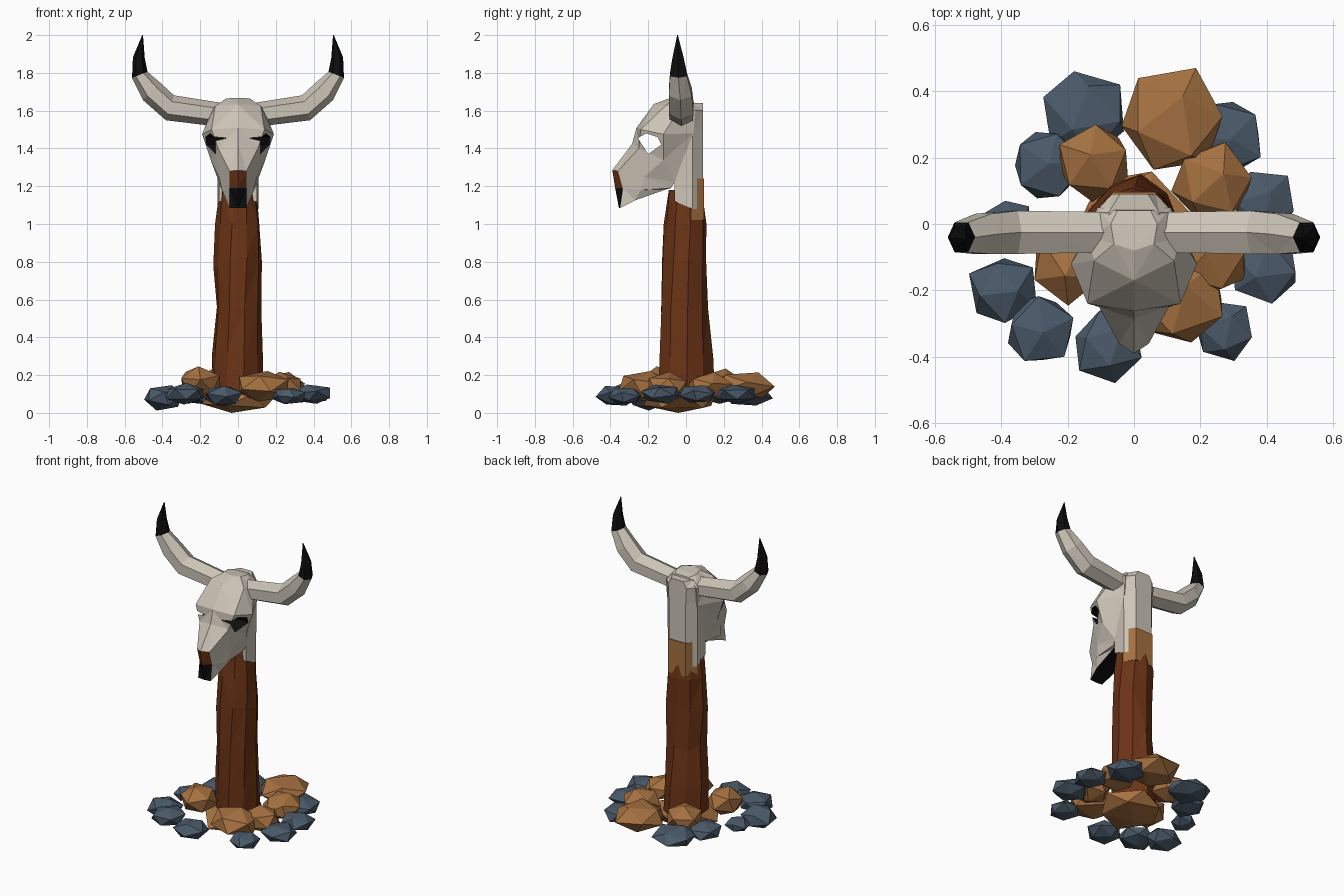
import bpy, bmesh, math, random
from mathutils import Vector, Euler

if "Cube" in bpy.data.objects:
    bpy.data.objects.remove(bpy.data.objects["Cube"])

random.seed(7)
COLOURS = {"bone": (0.60, 0.55, 0.47), "bark_brown": (0.15, 0.034, 0.008),
           "tan": (0.38, 0.165, 0.052), "slate_blue": (0.068, 0.1, 0.14),
           "black": (0.004, 0.004, 0.004)}
MATS = []
for n, c in COLOURS.items():
    m = bpy.data.materials.new(n)
    m.diffuse_color = (*c, 1)
    m.use_nodes = True
    m.node_tree.nodes["Principled BSDF"].inputs["Base Color"].default_value = m.diffuse_color
    MATS.append(m)
BONE, BARK, TAN, SLATE, BLACK = range(5)


def finish(name, bm):
    bmesh.ops.recalc_face_normals(bm, faces=bm.faces)
    me = bpy.data.meshes.new(name)
    bm.to_mesh(me)
    bm.free()
    for m in MATS:
        me.materials.append(m)
    ob = bpy.data.objects.new(name, me)
    bpy.context.collection.objects.link(ob)
    return ob


def loft(name, rings, colour):
    """Skin a stack of rings; colour(band, side) picks the material (band -1 / last = caps)."""
    bm = bmesh.new()
    vs = [[bm.verts.new(p) for p in r] for r in rings]
    n = len(vs[0])
    for i in range(len(vs) - 1):
        for j in range(n):
            k = (j + 1) % n
            f = bm.faces.new((vs[i][j], vs[i][k], vs[i + 1][k], vs[i + 1][j]))
            f.material_index = colour(i, j)
    bm.faces.new(vs[0]).material_index = colour(-1, 0)
    bm.faces.new(vs[-1]).material_index = colour(len(vs) - 1, 0)
    bmesh.ops.recalc_face_normals(bm, faces=bm.faces)
    bmesh.ops.triangulate(bm, faces=bm.faces)
    return finish(name, bm)


# wooden post: rough nine-sided trunk
rings = []
for z, rx, ry, cy in ((0.08, .14, .15, 0), (0.3, .135, .145, -.005), (0.55, .12, .13, -.01),
                      (0.8, .128, .12, -.01), (1.0, .115, .115, -.005), (1.18, .10, .09, -.01)):
    ring = []
    for j in range(9):
        a = math.tau * j / 9 + z * 0.25
        k = random.uniform(0.92, 1.07)
        ring.append((rx * k * math.cos(a), cy + ry * k * math.sin(a),
                     z + (random.uniform(-.03, .03) if 0.1 < z < 1 else 0)))
    rings.append(ring)
loft("post", rings, lambda i, j: BARK)

# bone back of the head, running down behind the skull
outline = [(.1, -.06), (.108, .035), (.06, .09), (-.06, .09), (-.108, .035), (-.1, -.06)]
rings = [[(x * s, y, z - (0.04 if y > 0 and z < 1.2 else 0)) for x, y in outline]
         for z, s in ((1.12, 1), (1.24, 1), (1.50, 1.02), (1.6, 1.1), (1.64, .7))]
loft("head_back", rings, lambda i, j: BONE)

# tan wrap on the back of the neck
wrap = [(.106, .03), (.064, .096), (-.064, .096), (-.106, .03)]
loft("neck_wrap", [[(x, y, z) for x, y in wrap] for z in (1.02, 1.24)], lambda i, j: TAN)

# skull: each row is front-centre (y,z), front corner, side and back corner (x,y,z)
ROWS = [
    ((-.08, 1.668), (.06, -.06, 1.665), (.07, 0, 1.66), (.05, .04, 1.65)),
    ((-.17, 1.635), (.12, -.11, 1.625), (.14, -.04, 1.60), (.11, .05, 1.60)),
    ((-.262, 1.51), (.14, -.24, 1.50), (.19, -.12, 1.475), (.11, .04, 1.48)),
    ((-.285, 1.425), (.105, -.25, 1.40), (.145, -.12, 1.34), (.09, 0, 1.30)),
    ((-.39, 1.285), (.045, -.36, 1.28), (.1, -.22, 1.25), (.10, -.06, 1.22)),
    ((-.375, 1.19), (.045, -.335, 1.19), (.085, -.24, 1.18), (.09, -.08, 1.19)),
    ((-.355, 1.085), (.045, -.35, 1.085), (.062, -.27, 1.125), (.07, -.1, 1.185)),
]
rings = []
for f, a, b, c in ROWS:
    mir = [(-p[0], p[1], p[2]) for p in (c, b, a)]
    rings.append([(0, *f), a, b, c] + mir)


def skull_colour(i, j):
    if j in (0, 6) and i in (4, 5):        # nose opening
        return BARK if i == 4 else BLACK
    return BLACK if i == 6 else BONE       # dark underside


skull = loft("skull", rings, skull_colour)

# eye sockets cut right through the skull
eye = [(-.255, 1.455), (-.21, 1.48), (-.15, 1.46), (-.13, 1.42), (-.2, 1.37)]
cutter = loft("eye_cutter", [[(x, y, z) for y, z in eye] for x in (-.3, .3)],
              lambda i, j: BLACK)
cutter.hide_render = True
mod = skull.modifiers.new("eyes", "BOOLEAN")
mod.operation, mod.solver, mod.object = "DIFFERENCE", "EXACT", cutter
bpy.context.view_layer.objects.active = skull
bpy.ops.object.modifier_apply(modifier="eyes")
bpy.data.objects.remove(cutter)

# horns: hexagonal tubes with black tips; rows are x, y, z, radius, y radius
PATH = [(.07, -.025, 1.575, .06, .07), (.36, -.025, 1.615, .066, .075),
        (.455, -.03, 1.70, .062, .07), (.52, -.04, 1.79, .042, .052),
        (.525, -.042, 1.88, .03, .034), (.505, -.045, 2.0, .002, .002)]
for side, s in (("left", -1), ("right", 1)):
    rings = []
    for i, (x, y, z, r, ry) in enumerate(PATH):
        p, q = PATH[max(i - 1, 0)], PATH[min(i + 1, len(PATH) - 1)]
        t = Vector((q[0] - p[0], q[2] - p[2])).normalized()
        if i == len(PATH) - 1:
            t = Vector((0, 1))
        ring = []
        for j in range(6):
            a = math.tau * j / 6 + math.pi / 6
            u = r * math.sin(a) * 1.05
            ring.append((s * (x - t.y * u), y + ry * math.cos(a), z + t.x * u))
        rings.append(ring)
    loft(side + "_horn", rings, lambda i, j: BLACK if i >= 3 else BONE)


# rocks: jittered squashed icosahedra
def rock(name, x, y, z, r, h, mat):
    bm = bmesh.new()
    bmesh.ops.create_icosphere(bm, subdivisions=1, radius=1)
    rot = Euler([random.uniform(0, 6) for _ in range(3)]).to_matrix()
    for v in bm.verts:
        p = rot @ v.co * random.uniform(0.98, 1.14)
        v.co = (x + p.x * r, y + p.y * r, max(0, z + p.z * h))
    for f in bm.faces:
        f.material_index = mat
    finish(name, bm)


TAN_ROCKS = [(.12, .31, .14, .155, .075), (-.12, .19, .15, .115, .08), (.24, .12, .14, .12, .075),
             (.13, -.22, .14, .15, .085), (-.20, -.12, .16, .115, .085), (.24, -.1, .14, .11, .07),
             (0, -.03, .07, .2, .075)]
SLATE_ROCKS = [(-.15, .33, .09, .13, .055), (-.26, .18, .1, .105, .05), (.28, .26, .1, .11, .05),
               (.39, .06, .1, .1, .05), (.39, -.13, .1, .11, .05), (.27, -.32, .09, .09, .045),
               (-.08, -.37, .09, .1, .055), (-.28, -.32, .1, .105, .055),
               (-.39, -.2, .08, .105, .065), (-.38, .0, .1, .075, .04)]
for i, d in enumerate(TAN_ROCKS):
    rock(f"tan_rock_{i + 1}", *d, TAN)
for i, d in enumerate(SLATE_ROCKS):
    rock(f"slate_rock_{i + 1}", *d, SLATE)
